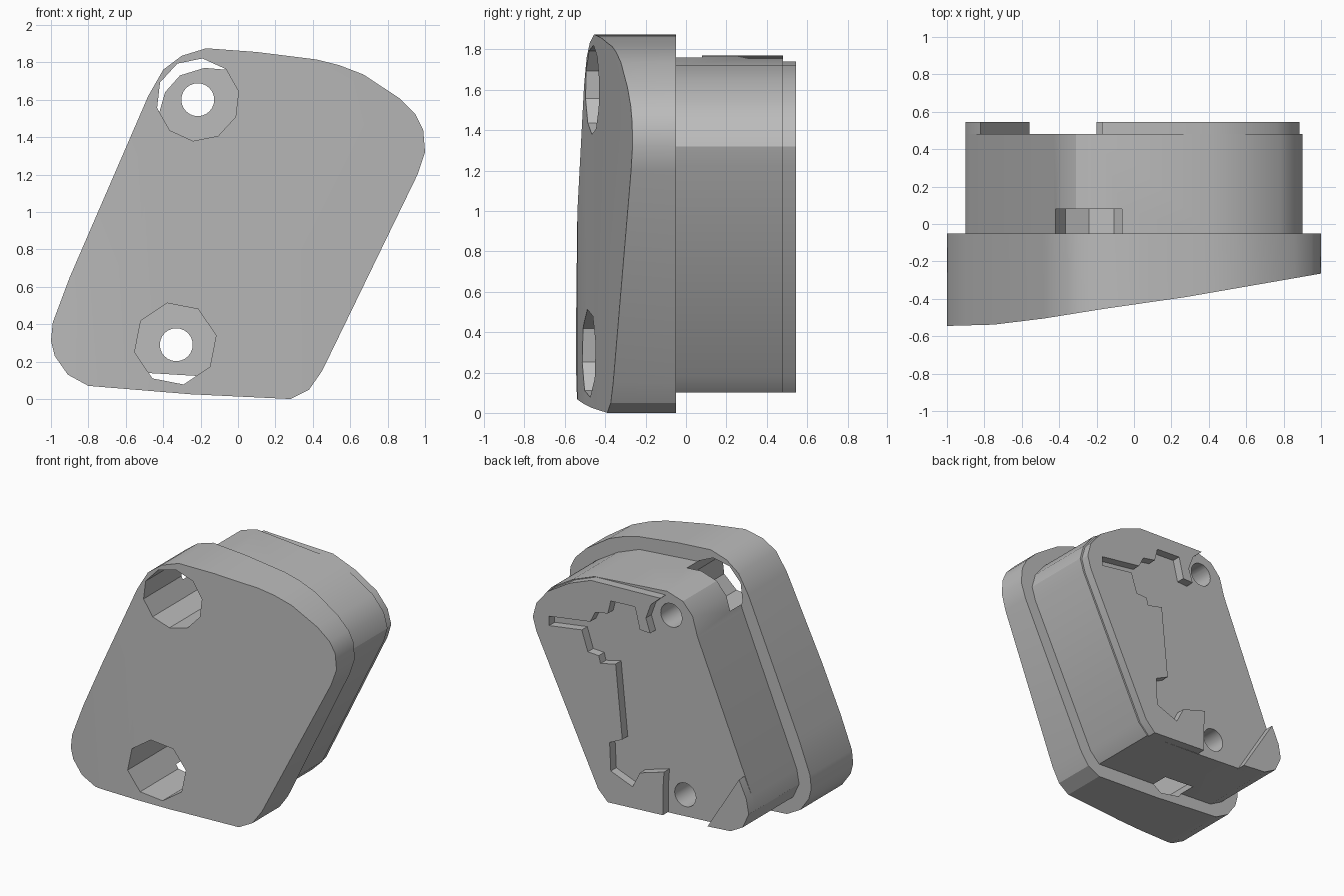
import bpy, bmesh, math
from mathutils import Vector

cube = bpy.data.objects.get("Cube")
if cube:
    bpy.data.objects.remove(cube, do_unlink=True)

grey = bpy.data.materials.new("plain grey")
grey.use_nodes = True
grey.diffuse_color = (0.5, 0.5, 0.5, 1)
grey.node_tree.nodes["Principled BSDF"].inputs["Base Color"].default_value = (0.5, 0.5, 0.5, 1)


def prism(name, outline, front, back, slope=None):
    """Extrude an x/z outline along y; slope lists (x, y) breaks of the front face."""
    bm = bmesh.new()
    face = bm.faces.new([bm.verts.new((x, back, z)) for x, z in outline])
    ext = bmesh.ops.extrude_face_region(bm, geom=[face], use_keep_orig=True)
    for v in ext["geom"]:
        if isinstance(v, bmesh.types.BMVert):
            v.co.y = front
    for x, _ in (slope or [])[1:-1]:
        bmesh.ops.bisect_plane(bm, geom=bm.verts[:] + bm.edges[:] + bm.faces[:],
                               plane_co=(x, 0, 0), plane_no=(1, 0, 0))
    if slope:
        for v in bm.verts:
            if abs(v.co.y - front) < 1e-4:
                for (x0, y0), (x1, y1) in zip(slope, slope[1:]):
                    if x0 - 1e-4 <= v.co.x <= x1 + 1e-4:
                        v.co.y = y0 + (y1 - y0) * (v.co.x - x0) / (x1 - x0)
                        break
    bmesh.ops.recalc_face_normals(bm, faces=bm.faces[:])
    mesh = bpy.data.meshes.new(name)
    bm.to_mesh(mesh)
    bm.free()
    obj = bpy.data.objects.new(name, mesh)
    obj.data.materials.append(grey)
    bpy.context.collection.objects.link(obj)
    return obj


def ring(cx, cz, radius, sides, turn=0.0):
    angles = [turn + math.tau * i / sides for i in range(sides)]
    return [(cx + radius * math.cos(a), cz + radius * math.sin(a)) for a in angles]


def cut(obj, cutters):
    for c in cutters:
        mod = obj.modifiers.new("hole", 'BOOLEAN')
        mod.operation, mod.solver, mod.object = 'DIFFERENCE', 'EXACT', c
    bpy.context.view_layer.update()
    graph = bpy.context.evaluated_depsgraph_get()
    mesh = bpy.data.meshes.new_from_object(obj.evaluated_get(graph))
    obj.modifiers.clear()
    obj.data = mesh


# Cover plate with a slanted front
plate_outline = [(-.17, 1.875), (.1, 1.855), (.42, 1.815), (.54, 1.785), (.67, 1.735), (.86, 1.61),
                 (.95, 1.52), (.99, 1.44), (1, 1.32), (.96, 1.2), (.45, .15), (.38, .05), (.28, 0),
                 (-.25, .025), (-.8, .07), (-.91, .13), (-.98, .23), (-1, .31), (-.99, .41),
                 (-.9, .65), (-.48, 1.62), (-.4, 1.76), (-.3, 1.835)]
slope = [(-1, -.545), (-.75, -.538), (-.48, -.505), (-.17, -.455), (.28, -.39), (1, -.265)]
plate = prism("front_plate", plate_outline, -.5, -.05, slope)

# Body block behind the plate
bottom_left = [(-.75, .155), (-.85, .21), (-.9, .32), (-.88, .43)]
right_side = [(.42, 1.72), (.6, 1.65), (.78, 1.54), (.87, 1.43), (.9, 1.32), (.87, 1.22),
              (.36, .18), (.28, .1)]
body = prism("body_block", [(-.18, 1.77)] + right_side + [(-.25, .125)] + bottom_left
             + [(-.43, 1.5), (-.39, 1.64), (-.31, 1.73)], -.06, .48)

# Wide screw wells and narrow through holes
wells = [(-.215, 1.6, 10), (-.335, .295, 8)]
well_cutters = [prism("well_cutter", ring(x, z, .222, n, .2), -.8, .08) for x, z, n in wells]
hole_cutters = [prism("hole_cutter", ring(x, z, .088, 24), -.8, .8)
                for x, z in ((-.215, 1.6), (-.33, .29))]
cut(plate, well_cutters)
cut(body, well_cutters + hole_cutters)
for c in well_cutters + hole_cutters:
    bpy.data.objects.remove(c, do_unlink=True)

# Raised step with a jagged edge on the back, and a small corner pad
jagged = [(-.19, .125), (-.19, .31), (-.2, .45), (0, .39), (.06, .27), (.24, .34), (.25, .55),
          (.145, .6), (.2, 1.15), (.325, 1.12), (.34, 1.175), (.43, 1.18), (.48, 1.33),
          (.75, 1.29), (.75, 1.36), (.41, 1.41), (.37, 1.49), (.265, 1.51), (.24, 1.61),
          (.04, 1.62), (0, 1.46), (-.085, 1.455), (-.05, 1.56), (-.09, 1.67), (-.17, 1.74)]
step = prism("back_step", [(x - .015, z) for x, z in right_side] + jagged, .47, .545)
pad = prism("corner_pad", [(-.56, .14)] + bottom_left + [(-.82, .56)], .47, .545)

# Smooth the rounded corners, keep real edges crisp
for obj in (plate, body, step, pad):
    bpy.ops.object.select_all(action='DESELECT')
    obj.select_set(True)
    bpy.context.view_layer.objects.active = obj
    bpy.ops.object.shade_smooth_by_angle(angle=math.radians(28))
